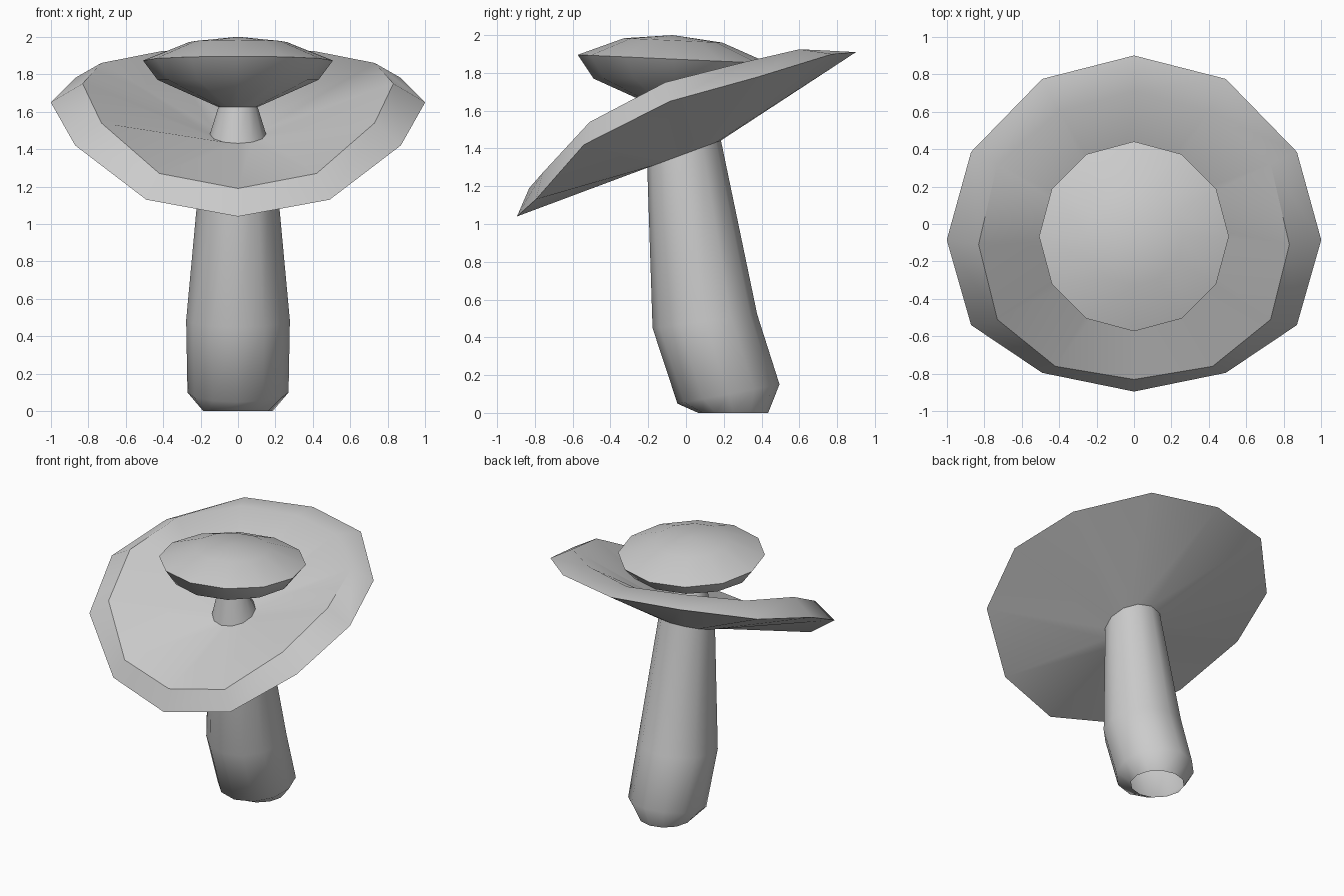
import bpy, bmesh, math

if "Cube" in bpy.data.objects:
    bpy.data.objects.remove(bpy.data.objects["Cube"])

N = 12


def ring(r, y, z, slope=0.0):
    """12-sided ring starting at the front; slope tilts it up towards +y."""
    pts = []
    for k in range(N):
        a = -math.pi / 2 + 2 * math.pi * k / N
        dy = r * math.sin(a)
        pts.append((r * math.cos(a), y + dy, z + slope * dy))
    return pts


def mirrored(half):
    """Seven points from front to back on the right side, mirrored to a full ring."""
    return half + [(-x, y, z) for x, y, z in half[-2:0:-1]]


def loft(name, rings, tip=None, angle=50):
    """Skin the rings from bottom to top, optionally closing with a tip point."""
    bm = bmesh.new()
    loops = [[bm.verts.new(p) for p in r] for r in rings]
    for a, b in zip(loops, loops[1:]):
        for i in range(N):
            j = (i + 1) % N
            bm.faces.new((a[i], a[j], b[j], b[i]))
    if tip:
        t = bm.verts.new(tip)
        for i in range(N):
            bm.faces.new((loops[-1][i], loops[-1][(i + 1) % N], t))
    me = bpy.data.meshes.new(name)
    bm.to_mesh(me)
    bm.free()
    ob = bpy.data.objects.new(name, me)
    bpy.context.collection.objects.link(ob)
    bpy.ops.object.select_all(action='DESELECT')
    ob.select_set(True)
    bpy.context.view_layer.objects.active = ob
    bpy.ops.object.shade_smooth_by_angle(angle=math.radians(angle))
    return ob


# Leaning main stem, open at the base
stem_top = ring(0.195, -0.01, 1.37, 0.37)
loft("main_stem", [
    ring(0.185, 0.25, 0.0),
    ring(0.27, 0.225, 0.10, 0.19),
    ring(0.277, 0.10, 0.485, 0.13),
    stem_top,
])

# Large tilted dish-shaped cap: underside, wavy rim, raised lip, hollow top
rim = mirrored([(0, -0.895, 1.04), (0.49, -0.795, 1.13), (0.87, -0.54, 1.42),
                (1.0, -0.085, 1.65), (0.87, 0.385, 1.78), (0.49, 0.775, 1.90),
                (0, 0.90, 1.91)])
lip = mirrored([(0, -0.83, 1.19), (0.42, -0.76, 1.27), (0.73, -0.51, 1.54),
                (0.83, -0.11, 1.75), (0.73, 0.32, 1.86), (0.40, 0.60, 1.925),
                (0, 0.71, 1.92)])
small_base = ring(0.15, -0.05, 1.48, 0.33)
loft("large_cap", [stem_top, rim, lip, small_base])

# Small stem growing out of the large cap
neck = ring(0.105, -0.065, 1.625)
loft("small_stem", [small_base, neck])

# Small cap with a gently domed top
loft("small_cap", [
    neck,
    ring(0.43, -0.06, 1.77),
    ring(0.507, -0.066, 1.873, -0.045),
    ring(0.26, -0.068, 1.972, -0.045),
], tip=(0, -0.07, 2.0))
